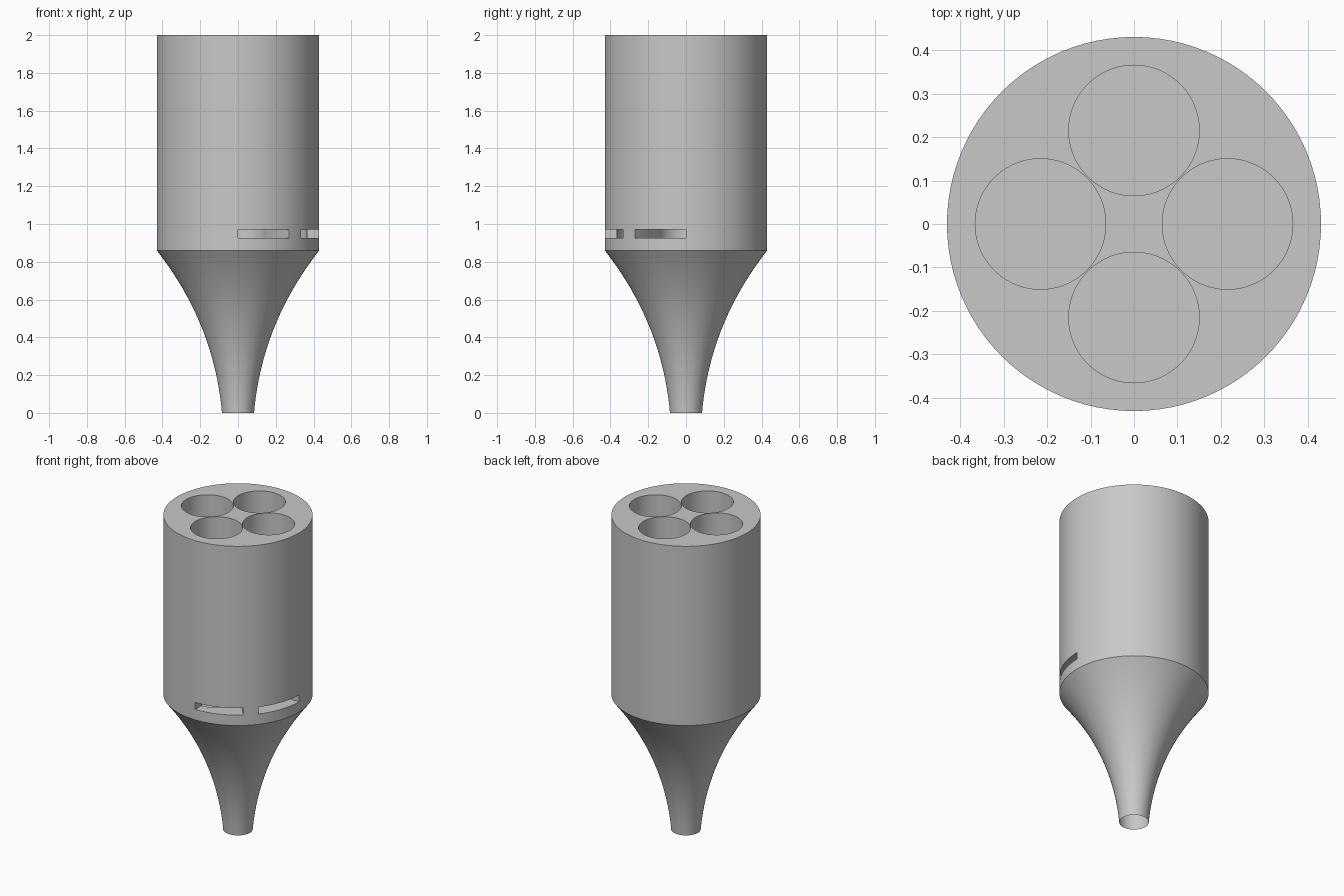
import bpy, bmesh, math
from mathutils import Vector

if "Cube" in bpy.data.objects:
    bpy.data.objects.remove(bpy.data.objects["Cube"], do_unlink=True)

SEGMENTS = 96
RADIUS, SHOULDER, TOP = 0.43, 0.86, 2.0
SLOT_LOW, SLOT_HIGH = 0.926, 0.97

grey = bpy.data.materials.new("plain grey")
grey.use_nodes = True
colour = (0.58, 0.58, 0.58, 1)
grey.diffuse_color = colour
grey.node_tree.nodes["Principled BSDF"].inputs["Base Color"].default_value = colour


def make_object(name, bm):
    mesh = bpy.data.meshes.new(name)
    bm.to_mesh(mesh)
    bm.free()
    mesh.materials.append(grey)
    obj = bpy.data.objects.new(name, mesh)
    bpy.context.collection.objects.link(obj)
    return obj


def cylinder(name, radius, low, high, x=0, y=0):
    bm = bmesh.new()
    bmesh.ops.create_cone(bm, cap_ends=True, segments=SEGMENTS, radius1=radius,
                          radius2=radius, depth=high - low)
    bmesh.ops.translate(bm, verts=bm.verts, vec=(x, y, (low + high) / 2))
    return make_object(name, bm)


def ring_sector(name, inner, outer, start, end, low, high, steps=16):
    """Solid arc block between two angles in degrees."""
    angles = [math.radians(start + (end - start) * i / steps) for i in range(steps + 1)]
    outline = [(outer * math.cos(a), outer * math.sin(a), low) for a in angles]
    outline += [(inner * math.cos(a), inner * math.sin(a), low) for a in reversed(angles)]
    bm = bmesh.new()
    face = bm.faces.new([bm.verts.new(p) for p in outline])
    result = bmesh.ops.extrude_face_region(bm, geom=[face])
    moved = [v for v in result["geom"] if isinstance(v, bmesh.types.BMVert)]
    bmesh.ops.translate(bm, verts=moved, vec=(0, 0, high - low))
    bmesh.ops.recalc_face_normals(bm, faces=bm.faces)
    return make_object(name, bm)


def activate(obj):
    bpy.ops.object.select_all(action="DESELECT")
    obj.select_set(True)
    bpy.context.view_layer.objects.active = obj


def cut(obj, cutter):
    cutter.hide_render = True
    activate(obj)
    modifier = obj.modifiers.new("cut", "BOOLEAN")
    modifier.operation = "DIFFERENCE"
    modifier.solver = "EXACT"
    modifier.object = cutter
    bpy.ops.object.modifier_apply(modifier=modifier.name)
    bpy.data.objects.remove(cutter, do_unlink=True)


def smooth(obj):
    activate(obj)
    bpy.ops.object.shade_smooth_by_angle(angle=math.radians(30))


# Body with four deep bores
body = cylinder("body", RADIUS, SHOULDER, TOP)
for i in range(4):
    turn = i * math.pi / 2
    cut(body, cylinder("bore_cutter", 0.15, SLOT_LOW - 0.004, TOP + 0.1,
                       0.215 * math.cos(turn), 0.215 * math.sin(turn)))

# Two curved slots that open into the front and left bores
for start, end in ((-90, -51), (-39, 0)):
    cut(body, ring_sector("slot_cutter", 0.2, 0.5, start, end, SLOT_LOW, SLOT_HIGH))
smooth(body)

# Hollow flared funnel, spun from a curved profile
foot, bend, rim = Vector((0.085, 0, 0)), Vector((0.125, 0, 0.47)), Vector((RADIUS, 0, SHOULDER))
bm = bmesh.new()
steps = 24
profile = []
for i in range(steps + 1):
    t = i / steps
    profile.append(bm.verts.new(foot * (1 - t) ** 2 + bend * 2 * t * (1 - t) + rim * t ** 2))
edges = [bm.edges.new(pair) for pair in zip(profile, profile[1:])]
bmesh.ops.spin(bm, geom=profile + edges, cent=(0, 0, 0), axis=(0, 0, 1),
               angle=math.tau, steps=SEGMENTS, use_duplicate=False)
bmesh.ops.remove_doubles(bm, verts=bm.verts, dist=0.0001)
bmesh.ops.recalc_face_normals(bm, faces=bm.faces)
bm.faces.ensure_lookup_table()
face = bm.faces[0]
centre = face.calc_center_median()
if face.normal.x * centre.x + face.normal.y * centre.y < 0:
    bmesh.ops.reverse_faces(bm, faces=bm.faces)
smooth(make_object("funnel", bm))
